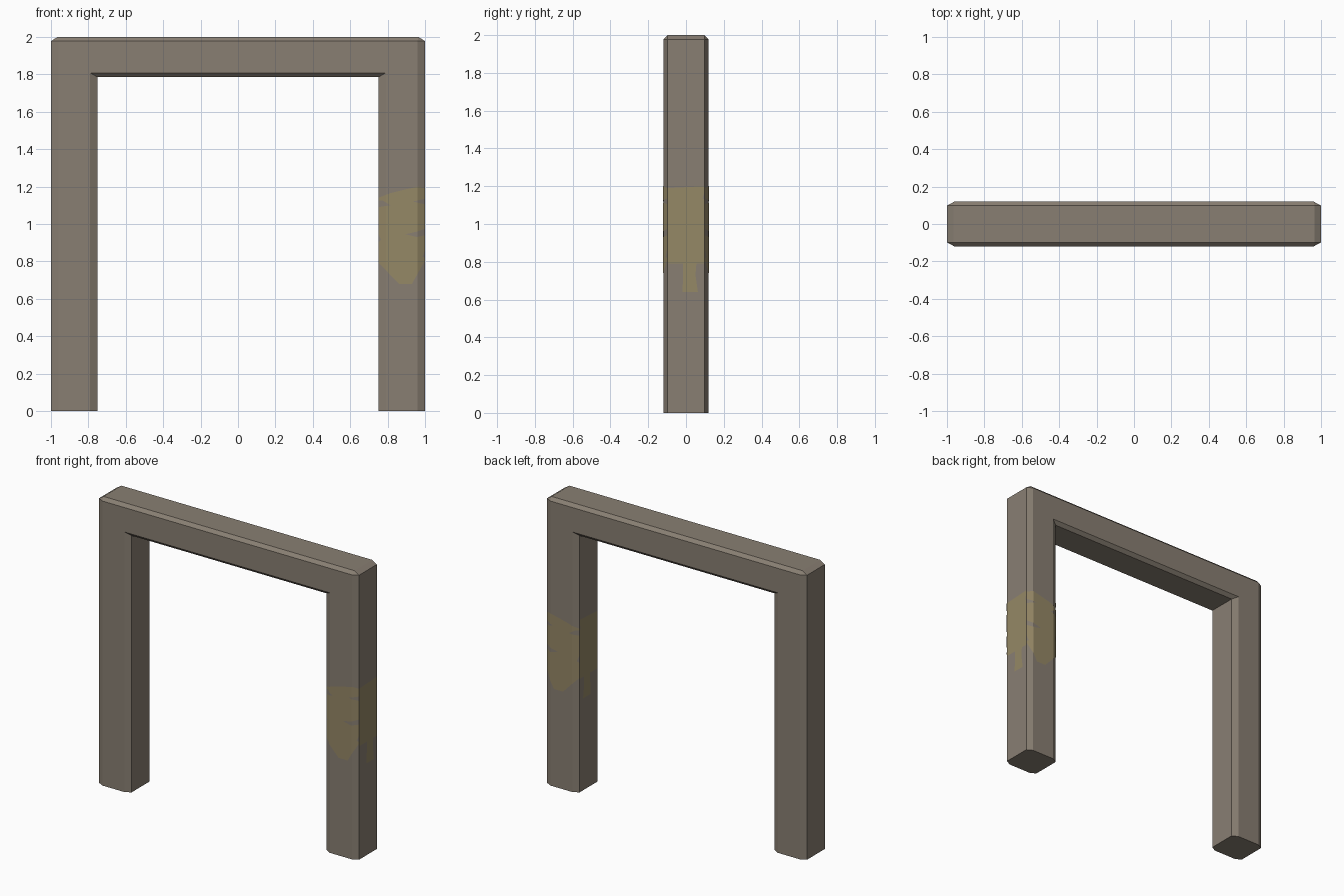
import bpy, bmesh
from mathutils import Vector

if "Cube" in bpy.data.objects:
    bpy.data.objects.remove(bpy.data.objects["Cube"])


def material(name, rgb):
    m = bpy.data.materials.new(name)
    m.diffuse_color = (*rgb, 1)
    m.use_nodes = True
    m.node_tree.nodes["Principled BSDF"].inputs["Base Color"].default_value = m.diffuse_color
    return m


STONE = material("weathered grey brown", (0.25, 0.212, 0.171))
PAINT = material("faded yellow", (0.301, 0.246, 0.133))


def add_object(name, bm, mat):
    me = bpy.data.meshes.new(name)
    bm.to_mesh(me)
    bm.free()
    me.materials.append(mat)
    ob = bpy.data.objects.new(name, me)
    bpy.context.collection.objects.link(ob)
    return ob


# Frame: chamfered cross-section carried up, across and down
def path(x, z, cut_x=0.0, cut_z=0.0):
    half = [(x, 0), (x, z - cut_z), (x - cut_x, z)]
    return [(-a, b) for a, b in half] + half[::-1]


outer_mid = path(1.0, 2.0, 0.035, 0.022)
outer_face = path(0.96, 1.978)
inner_face = path(0.79, 1.808)
inner_mid = path(0.75, 1.785)
section = [(outer_mid, -0.098), (outer_face, -0.12), (inner_face, -0.12), (inner_mid, -0.098),
           (inner_mid, 0.098), (inner_face, 0.12), (outer_face, 0.12), (outer_mid, 0.098)]

bm = bmesh.new()
rings = [[bm.verts.new((p[i][0], y, p[i][1])) for p, y in section] for i in range(6)]
for a, b in zip(rings, rings[1:]):
    for j in range(8):
        k = (j + 1) % 8
        bm.faces.new((a[j], a[k], b[k], b[j]))
bm.faces.new(rings[0])
bm.faces.new(rings[-1])
bmesh.ops.remove_doubles(bm, verts=bm.verts, dist=1e-5)
bmesh.ops.recalc_face_normals(bm, faces=bm.faces)
add_object("gate_frame", bm, STONE)


# Paint splashes: outline (u, z) laid on each side of the right leg
WIDE = [(-.125, 1.14), (-.06, 1.165), (.02, 1.185), (.09, 1.20), (.125, 1.19),
        (.125, 1.135), (.06, 1.12), (.125, 1.105), (.125, .975), (.085, .96),
        (.02, .945), (.08, .93), (.125, .94), (.125, .86), (.085, .84), (.125, .82),
        (.125, .805), (.05, .80), (.04, .76), (.055, .68), (-.015, .68), (-.01, .76),
        (-.025, .80), (-.06, .81), (-.125, .795), (-.125, .90), (-.09, .935),
        (-.125, .95), (-.125, 1.09), (-.06, 1.10), (-.085, 1.125), (-.125, 1.125)]
NARROW = [(-.098, 1.19), (.098, 1.20), (.098, 1.17), (.06, 1.15), (.098, 1.13),
          (.098, .95), (.06, .94), (.01, .93), (.05, .905), (.098, .915),
          (.098, .79), (.055, .79), (.05, .73), (.063, .64), (-.018, .64),
          (-.005, .73), (-.015, .79), (-.098, .79), (-.098, .88), (-.08, .90),
          (-.098, .92), (-.098, 1.11), (-.06, 1.135), (-.098, 1.15)]
LEG_X = 0.875


def splash(name, outline, place, out):
    bm = bmesh.new()
    bm.faces.new([bm.verts.new((u, 0, z)) for u, z in outline])
    bmesh.ops.triangulate(bm, faces=bm.faces[:])
    # crease where the leg chamfers start
    for u in (-0.085, 0.085):
        bmesh.ops.bisect_plane(bm, geom=bm.verts[:] + bm.edges[:] + bm.faces[:],
                               plane_co=(u, 0, 0), plane_no=(1, 0, 0))
    for v in bm.verts:
        v.co = place(v.co.x, v.co.z)
    bm.normal_update()
    bmesh.ops.reverse_faces(bm, faces=[f for f in bm.faces if f.normal.dot(out) < 0])
    add_object(name, bm, PAINT)


def depth(u):
    return 0.123 - max(0, abs(u) - 0.085) * 0.55


for label, s in (("front", -1), ("back", 1)):
    splash(label + "_paint", WIDE, lambda u, z: Vector((LEG_X + u, s * depth(u), z)),
           Vector((0, s, 0)))
for label, s in (("inner", -1), ("outer", 1)):
    splash(label + "_paint", NARROW, lambda u, z: Vector((LEG_X + s * 0.127, u, z)),
           Vector((s, 0, 0)))
